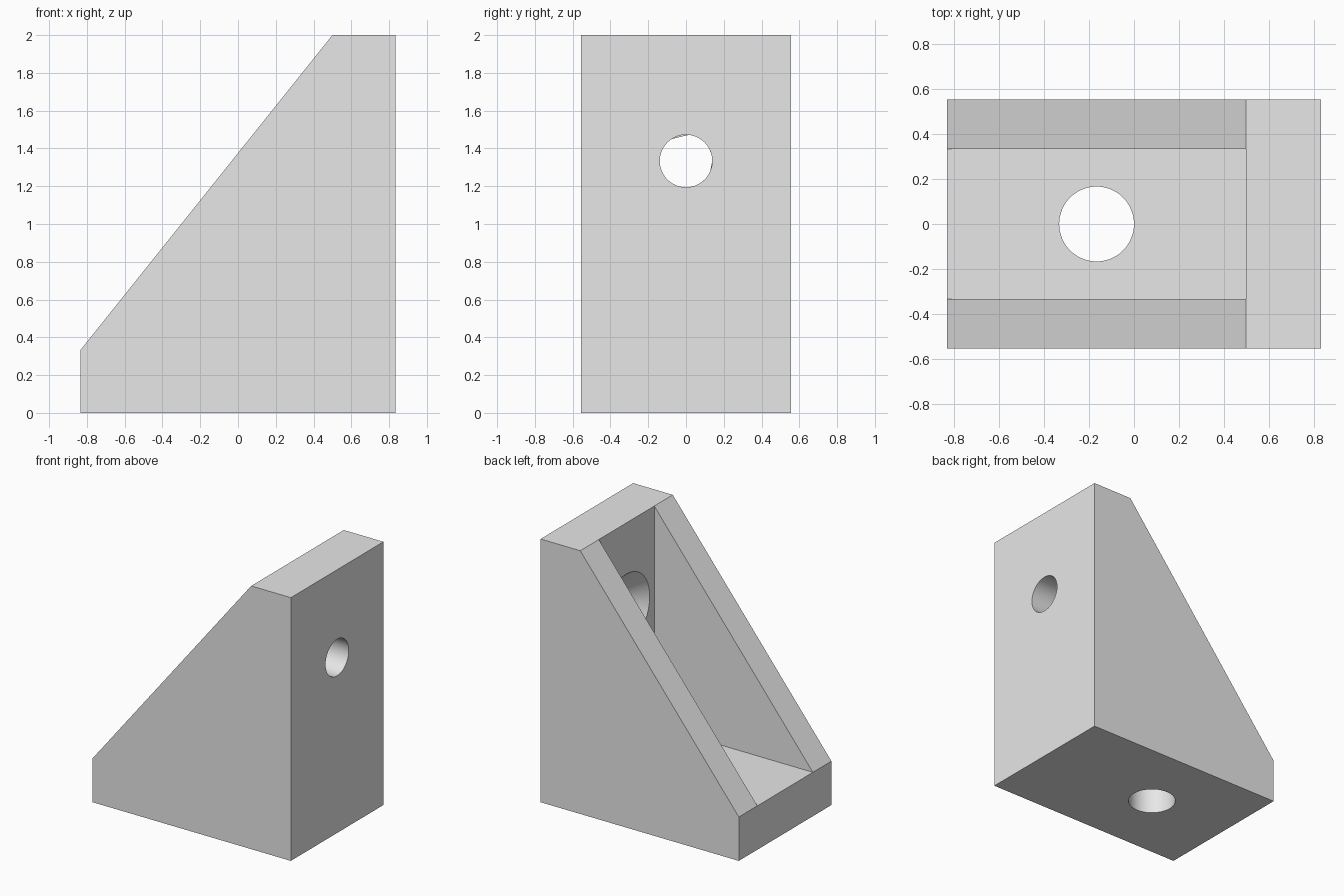
import bpy
import bmesh
import math
from mathutils import Matrix, Vector

old = bpy.data.objects.get("Cube")
if old:
    bpy.data.objects.remove(old, do_unlink=True)

U = 1 / 18                      # one design unit
HX, HY, H = 15 * U, 10 * U, 2.0  # half length, half width, height
T, WALL = 6 * U, 4 * U          # plate and side wall thickness

grey = bpy.data.materials.new("light_grey")
grey.use_nodes = True
grey.diffuse_color = (0.8, 0.8, 0.8, 1)
grey.node_tree.nodes["Principled BSDF"].inputs["Base Color"].default_value = (0.8, 0.8, 0.8, 1)


def add_object(name, bm):
    bmesh.ops.recalc_face_normals(bm, faces=bm.faces)
    mesh = bpy.data.meshes.new(name)
    bm.to_mesh(mesh)
    bm.free()
    mesh.materials.append(grey)
    obj = bpy.data.objects.new(name, mesh)
    bpy.context.collection.objects.link(obj)
    return obj


def prism(name, profile, y0, y1):
    """Extrude an x-z profile along y."""
    bm = bmesh.new()
    face = bm.faces.new([bm.verts.new((x, y0, z)) for x, z in profile])
    out = bmesh.ops.extrude_face_region(bm, geom=[face])
    verts = [v for v in out["geom"] if isinstance(v, bmesh.types.BMVert)]
    bmesh.ops.translate(bm, verts=verts, vec=(0, y1 - y0, 0))
    return add_object(name, bm)


def cutter(name, start, end, r_start, r_end):
    """Round tapered cutter between two points."""
    a, b = Vector(start), Vector(end)
    turn = (b - a).to_track_quat("Z", "Y").to_matrix().to_4x4()
    bm = bmesh.new()
    bmesh.ops.create_cone(bm, cap_ends=True, segments=96, radius1=r_start,
                          radius2=r_end, depth=(b - a).length,
                          matrix=Matrix.Translation((a + b) / 2) @ turn)
    return add_object(name, bm)


def cut(obj, tool):
    mod = obj.modifiers.new("cut", "BOOLEAN")
    mod.operation = "DIFFERENCE"
    mod.solver = "EXACT"
    mod.object = tool
    bpy.context.view_layer.objects.active = obj
    bpy.ops.object.modifier_apply(modifier=mod.name)
    bpy.data.objects.remove(tool, do_unlink=True)


# Solid body with a sloping front edge
body = prism("corner_bracket", [(-HX, 0), (HX, 0), (HX, H), (HX - T, H), (-HX, T)], -HY, HY)

# Hollow between the two side walls
inner = HY - WALL
cut(body, prism("hollow_cutter", [(-HX - 1, T), (HX - T, T), (HX - T, H + 1), (-HX - 1, H + 1)],
                -inner, inner))

# Base hole, upright hole and its countersink on the inside
cut(body, cutter("base_hole", (-3 * U, 0, -0.1), (-3 * U, 0, T + 0.1), 3 * U, 3 * U))
hole_z, face_x = 24 * U, HX - T
cut(body, cutter("upright_hole", (face_x - 0.1, 0, hole_z), (HX + 0.1, 0, hole_z), 2.5 * U, 2.5 * U))
cut(body, cutter("countersink", (face_x - 0.5 * U, 0, hole_z), (face_x + 2.5 * U, 0, hole_z),
                 5.5 * U, 2.5 * U))

# Smooth hole walls, sharp edges kept
bpy.ops.object.select_all(action="DESELECT")
body.select_set(True)
bpy.context.view_layer.objects.active = body
bpy.ops.object.shade_smooth_by_angle(angle=math.radians(30))
